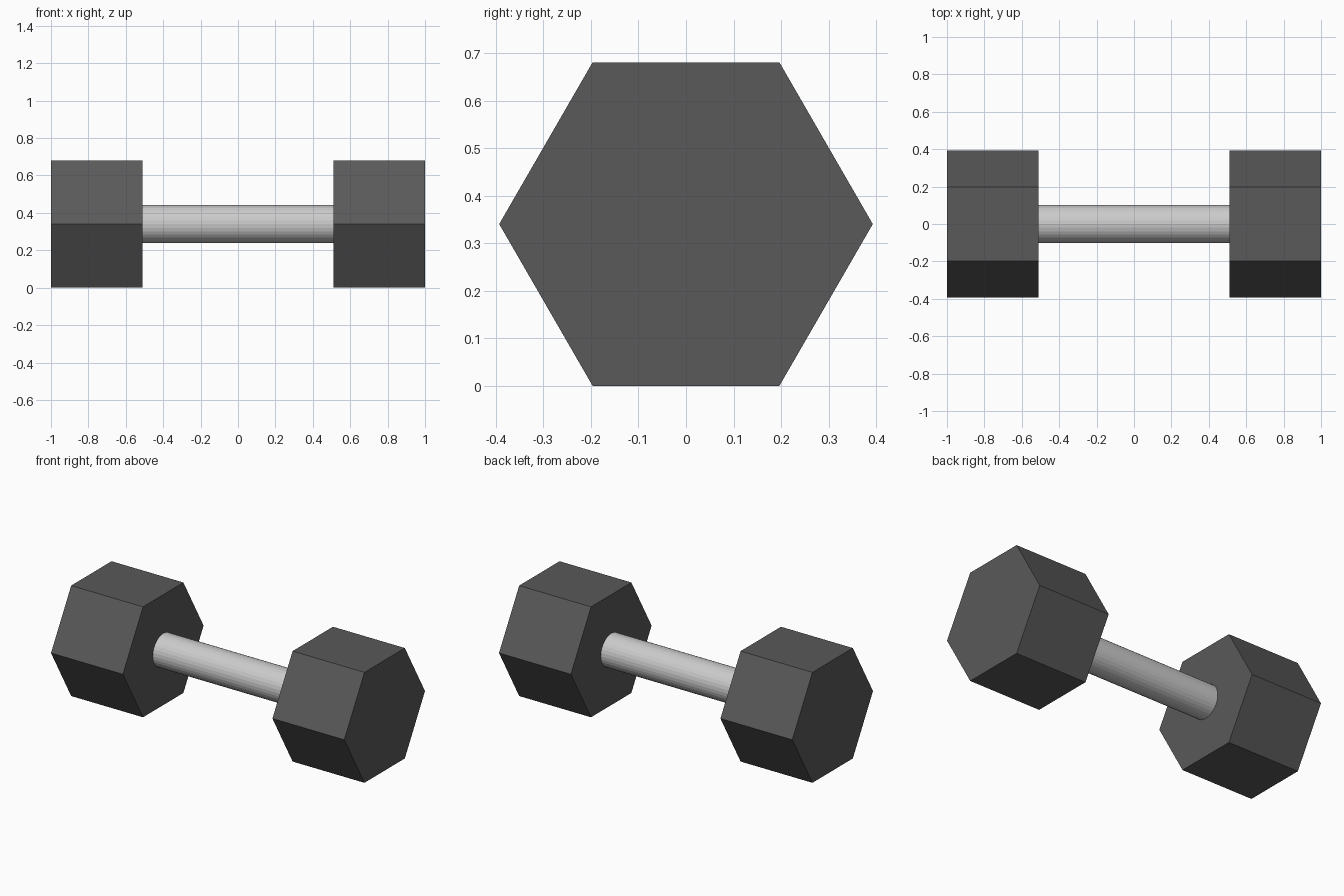
import bpy, bmesh
from math import cos, sin, tau

if "Cube" in bpy.data.objects:
    bpy.data.objects.remove(bpy.data.objects["Cube"])

HEX_R = 0.393
AXIS_Z = HEX_R * cos(tau / 12)


def material(name, value):
    mat = bpy.data.materials.new(name)
    mat.diffuse_color = (value, value, value, 1)
    mat.use_nodes = True
    mat.node_tree.nodes["Principled BSDF"].inputs["Base Color"].default_value = mat.diffuse_color
    return mat


def prism_x(name, sides, radius, x0, x1, mat):
    """Regular prism lying along x, with a corner pointing to +y."""
    bm = bmesh.new()
    ring = [bm.verts.new((x0, radius * cos(tau * i / sides),
                          AXIS_Z + radius * sin(tau * i / sides)))
            for i in range(sides)]
    cap = bm.faces.new(ring)
    ext = bmesh.ops.extrude_face_region(bm, geom=[cap], use_keep_orig=True)
    moved = [v for v in ext["geom"] if isinstance(v, bmesh.types.BMVert)]
    bmesh.ops.translate(bm, verts=moved, vec=(x1 - x0, 0, 0))
    bmesh.ops.recalc_face_normals(bm, faces=bm.faces)
    mesh = bpy.data.meshes.new(name)
    bm.to_mesh(mesh)
    bm.free()
    mesh.materials.append(mat)
    obj = bpy.data.objects.new(name, mesh)
    bpy.context.collection.objects.link(obj)
    return obj


rubber = material("dark_rubber", 0.1)
steel = material("steel", 0.55)

# Hexagonal weights at both ends
for side, x0, x1 in (("left", -1.0, -0.51), ("right", 0.51, 1.0)):
    prism_x(side + "_weight", 6, HEX_R, x0, x1, rubber)

# Round grip bar between the weights
prism_x("handle", 32, 0.102, -0.51, 0.51, steel)
